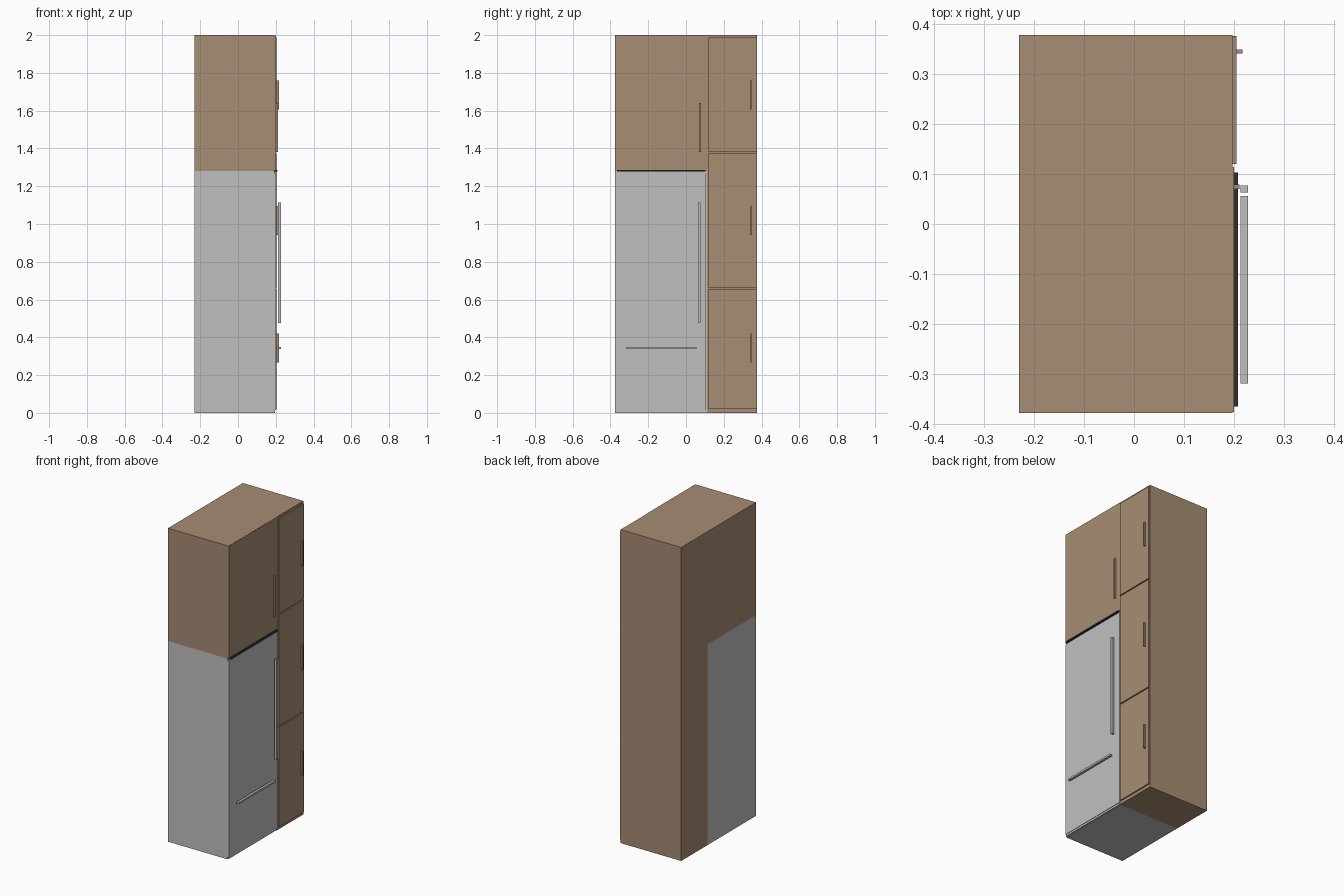
import bpy
import bmesh

if "Cube" in bpy.data.objects:
    bpy.data.objects.remove(bpy.data.objects["Cube"])


def material(name, rgb):
    m = bpy.data.materials.new(name)
    m.diffuse_color = (*rgb, 1)
    m.use_nodes = True
    m.node_tree.nodes["Principled BSDF"].inputs["Base Color"].default_value = m.diffuse_color
    return m


wood = material("tan_wood", (0.39, 0.266, 0.174))
steel = material("light_grey", (0.527, 0.527, 0.527))
dark = material("dark_grey", (0.03, 0.03, 0.03))


def prism(name, profile, x0, x1, mat):
    """Extrude a (y, z) profile from x0 to x1."""
    bm = bmesh.new()
    face = bm.faces.new([bm.verts.new((x0, y, z)) for y, z in profile])
    ext = bmesh.ops.extrude_face_region(bm, geom=[face])
    verts = [g for g in ext["geom"] if isinstance(g, bmesh.types.BMVert)]
    bmesh.ops.translate(bm, verts=verts, vec=(x1 - x0, 0, 0))
    bmesh.ops.recalc_face_normals(bm, faces=bm.faces)
    mesh = bpy.data.meshes.new(name)
    bm.to_mesh(mesh)
    bm.free()
    mesh.materials.append(mat)
    ob = bpy.data.objects.new(name, mesh)
    bpy.context.collection.objects.link(ob)
    return ob


def box(name, x, y, z, mat):
    return prism(name, [(y[0], z[0]), (y[1], z[0]), (y[1], z[1]), (y[0], z[1])],
                 x[0], x[1], mat)


BACK, FRONT = -0.23, 0.197
LEFT, SPLIT, RIGHT = -0.377, 0.11, 0.377
FRIDGE_TOP = 1.28

# L-shaped cabinet carcass wrapping over and beside the fridge
prism("cabinet_carcass",
      [(SPLIT, 0), (RIGHT, 0), (RIGHT, 2), (LEFT, 2), (LEFT, FRIDGE_TOP), (SPLIT, FRIDGE_TOP)],
      BACK, FRONT, wood)

# Side column doors, each with a pull on its outer edge
for i, (z0, z1) in enumerate([(0.02, 0.655), (0.662, 1.373), (1.38, 1.987)], 1):
    box(f"column_door_{i}", (FRONT, 0.205), (0.12, 0.375), (z0, z1), wood)
    mid = (0.343, 1.018, 1.683)[i - 1]
    box(f"column_handle_{i}", (0.205, 0.217), (0.34, 0.348), (mid - 0.077, mid + 0.077), wood)

# Cupboard door above the fridge
box("upper_door", (FRONT, 0.2), (-0.375, 0.114), (1.287, 1.999), wood)
box("upper_handle", (0.2, 0.211), (0.07, 0.079), (1.38, 1.64), wood)

# Fridge body, door and top vent strip
box("fridge_body", (BACK, 0.19), (LEFT, SPLIT), (0, FRIDGE_TOP), steel)
box("fridge_door", (0.19, 0.2), (-0.375, 0.107), (0.015, 1.267), steel)
box("vent_strip", (0.19, 0.208), (-0.364, 0.103), (1.277, 1.286), dark)

# Hinge blocks at the top and bottom of the fridge door
for name, z in (("top_hinge", 1.267), ("bottom_hinge", 0.003)):
    box(name, (0.185, 0.197), (-0.372, 0.105), (z, z + 0.012), steel)

# Fridge bar handles
box("fridge_handle", (0.213, 0.228), (0.063, 0.077), (0.477, 1.115), steel)
box("freezer_handle", (0.213, 0.228), (-0.318, 0.056), (0.338, 0.35), steel)
